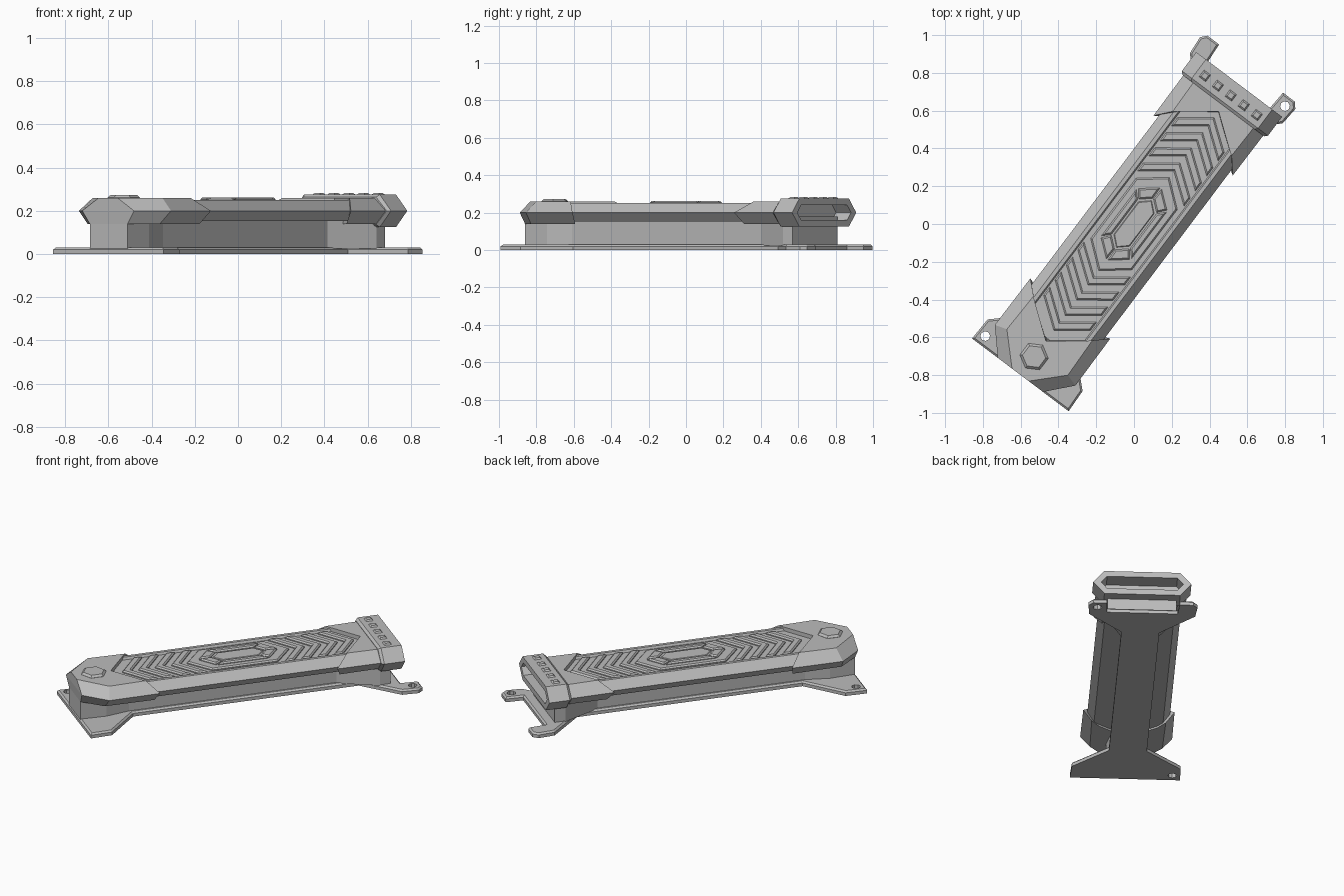
import bpy, bmesh, math
from mathutils import Vector

if "Cube" in bpy.data.objects:
    bpy.data.objects.remove(bpy.data.objects["Cube"])

ANGLE = math.radians(53)      # the long axis lies diagonally in plan

metal = bpy.data.materials.new("grey metal")
metal.diffuse_color = (0.5, 0.5, 0.5, 1)
metal.use_nodes = True
metal.node_tree.nodes["Principled BSDF"].inputs["Base Color"].default_value = metal.diffuse_color


def finish(name, bm):
    bmesh.ops.recalc_face_normals(bm, faces=bm.faces)
    me = bpy.data.meshes.new(name)
    bm.to_mesh(me)
    bm.free()
    ob = bpy.data.objects.new(name, me)
    bpy.context.collection.objects.link(ob)
    ob.rotation_euler.z = ANGLE
    me.materials.append(metal)
    return ob


def loft(bm, rings):
    """Skin a list of equal-length point rings and close both ends."""
    rows = [[bm.verts.new(p) for p in r] for r in rings]
    n = len(rows[0])
    for a, b in zip(rows, rows[1:]):
        for i in range(n):
            j = (i + 1) % n
            bm.faces.new((a[i], a[j], b[j], b[i]))
    bm.faces.new(rows[0][::-1])
    return bm.faces.new(rows[-1])


def mirrored(half):
    """Close a half outline by reflecting it over the long axis."""
    return half + [(u, -v) for u, v in reversed(half) if abs(v) > 1e-6]


def prism(bm, outline, z0, z1, edge=0.0):
    """Vertical prism with an optional chamfer round the top."""
    top = z1 - edge
    face = loft(bm, [[(u, v, z) for u, v in outline] for z in (z0, top)])
    if edge:
        bm.normal_update()
        bmesh.ops.inset_region(bm, faces=[face], thickness=edge, use_even_offset=True)
        for v in face.verts:
            v.co.z = z1


def part(name, outlines, z0, z1, edge=0.0):
    bm = bmesh.new()
    for o in outlines:
        prism(bm, o, z0, z1, edge)
    return finish(name, bm)


def long_hex(tip, shoulder, half):
    return [(tip, 0), (shoulder, half), (-shoulder, half),
            (-tip, 0), (-shoulder, -half), (shoulder, -half)]


# Base plate with flared foot and two ears
plate = part("base_plate", [mirrored([
    (-1, .32), (-.87, .315), (-.82, .262), (-.675, .11), (.70, .11), (.90, .308),
    (1.0, .316), (1.03, .29), (1.03, .212), (.925, .205)])], 0, .03, .01)

# Two bolt holes on opposite corners
holes = part("hole_cutter", [
    [(cu + .026 * math.cos(a * math.pi / 4), cv + .026 * math.sin(a * math.pi / 4))
     for a in range(8)] for cu, cv in ((.979, -.263), (-.948, .272))], -.1, .1)
holes.hide_render = True
holes.hide_set(True)
cut = plate.modifiers.new("holes", 'BOOLEAN')
cut.operation = 'DIFFERENCE'
cut.object = holes
cut.solver = 'EXACT'

# Narrow pedestal under the housing
part("pedestal", [mirrored([(-.995, .11), (-.84, .118), (-.695, .09), (.57, .09),
                            (.80, .2), (.865, .2)])], .025, .18)

# Long housing: recessed top panel between two rims
half = [(.2, .152), (.24, .2), (.19, .25), (.17, .25), (.163, .236)]
section = half + [(-w, z) for w, z in reversed(half)]
bm = bmesh.new()
loft(bm, [[(u, w, z) for w, z in section] for u in (-.76, .8)])
finish("housing", bm)


def layered(name, layers):
    bm = bmesh.new()
    loft(bm, [[(u, v, z) for u, v in mirrored(h)] for z, h in layers])
    finish(name, bm)


# End covers with a V notch facing the panel
layered("lower_cover", [
    (.14, [(-.995, .11), (-.88, .21), (-.58, .215), (-.64, .17), (-.76, 0)]),
    (.20, [(-1, .15), (-.87, .267), (-.56, .265), (-.64, .178), (-.77, 0)]),
    (.26, [(-1, .055), (-.85, .202), (-.625, .195), (-.64, .178), (-.775, 0)])])
layered("upper_cover", [
    (.14, [(.81, .21), (.55, .215), (.61, .17), (.735, 0)]),
    (.20, [(.81, .265), (.52, .263), (.61, .178), (.74, 0)]),
    (.26, [(.81, .2), (.60, .195), (.61, .178), (.745, 0)])])

# Hollow end collar
bm = bmesh.new()
hexa = [(.285, .2), (.22, .275), (-.22, .275), (-.285, .2), (-.22, .125), (.22, .125)]
rings = [[(u, w * s, .2 + (z - .2) * t) for w, z in hexa]
         for u, s, t in ((.785, .95, .85), (.80, 1, 1), (.925, 1, 1))]
mouth = loft(bm, rings)
bm.normal_update()
bmesh.ops.inset_region(bm, faces=[mouth], thickness=.035, use_even_offset=True)
out = bmesh.ops.extrude_discrete_faces(bm, faces=[mouth])
pocket = out["faces"][0]
for v in pocket.verts:
    v.co.x -= .1
finish("end_collar", bm)

# Row of studs on the collar
part("collar_studs", [[(.852 + a * .022, c * .086 + b * .022)
                       for a, b in ((1, 1), (-1, 1), (-1, -1), (1, -1))]
                      for c in range(-2, 3)], .27, .283, .008)

# Hexagonal button on the lower cover
part("hex_button", [[(-.879 + .076 * math.cos(i * math.pi / 3), .076 * math.sin(i * math.pi / 3))
                     for i in range(6)]], .25, .273, .012)

# Chevron ribs at both ends of the panel
ribs = []
for s in (1, -1):
    for i in range(4):
        t = .405 + .1 * i
        ribs.append([(s * u, v) for u, v in (
            (t, 0), (t - .116, .155), (t - .171, .155), (t - .055, 0),
            (t - .171, -.155), (t - .116, -.155))])
part("chevron_ribs", ribs, .225, .25, .008)

# Central emblem: plinth, mitred ring segments and inner pad
part("emblem_plinth", [long_hex(.31, .2, .137)], .225, .25, .008)
outer, inner = long_hex(.24, .16, .1), long_hex(.17, .118, .062)
segments = []
for i in range(6):
    j = (i + 1) % 6
    a, b, c, d = (Vector(p) for p in (outer[i], outer[j], inner[j], inner[i]))
    g = .006 / (b - a).length
    segments.append([tuple(p) for p in (a.lerp(b, g), b.lerp(a, g), c.lerp(d, g), d.lerp(c, g))])
part("emblem_ring", segments, .24, .262, .008)
part("emblem_pad", [long_hex(.155, .108, .052)], .24, .256, .004)
